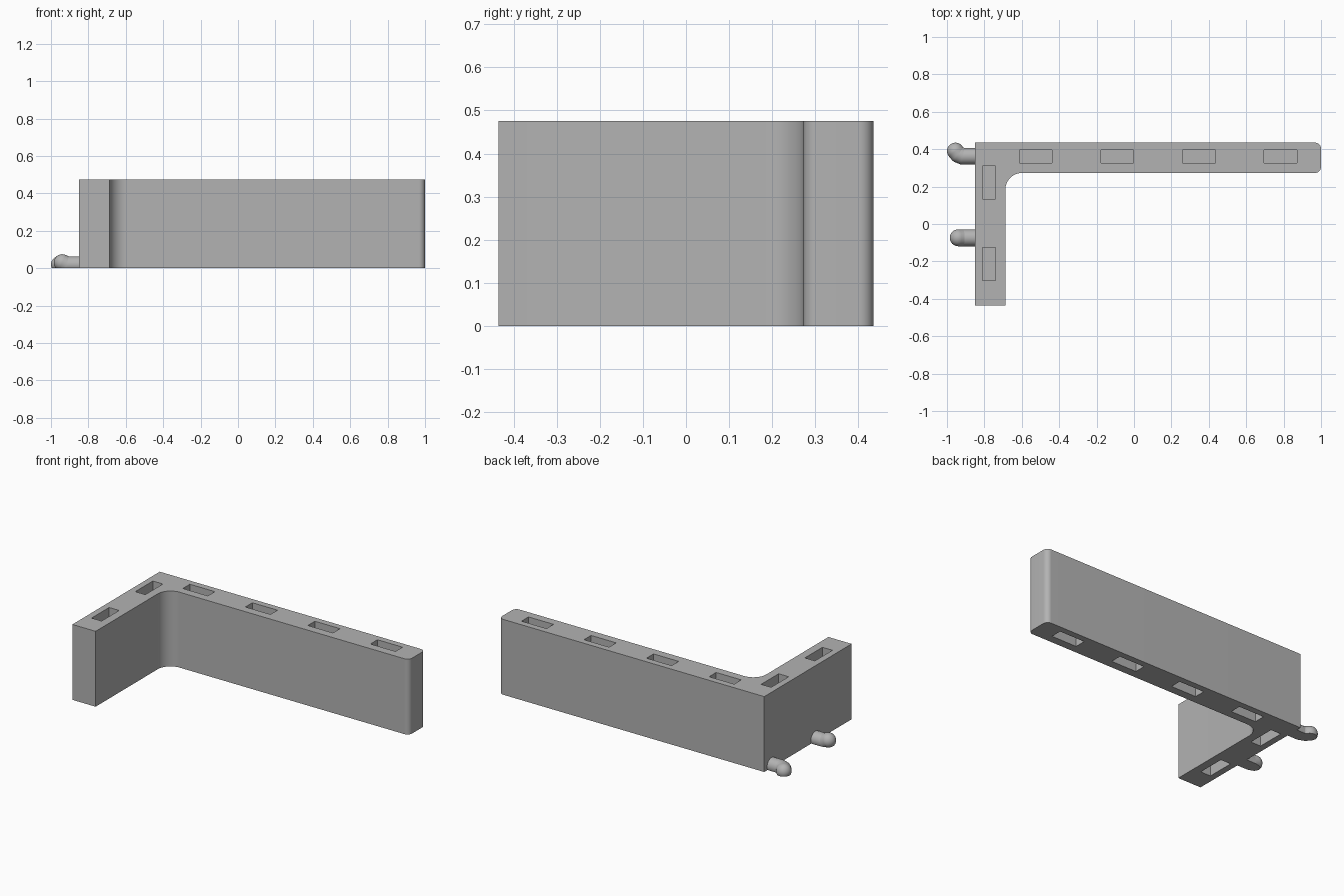
import bpy, bmesh
from math import pi, cos, sin, radians
from mathutils import Vector, Matrix

if "Cube" in bpy.data.objects:
    bpy.data.objects.remove(bpy.data.objects["Cube"], do_unlink=True)

LEFT, RIGHT, BACK = -0.85, 1.0, 0.435
THICK, HEIGHT, PITCH = 0.162, 0.475, 0.436
SLOT_LONG, SLOT_WIDE, SLOT_DEEP = 0.175, 0.07, 0.15
PEG_R = 0.045

grey = bpy.data.materials.new("plain grey")
grey.use_nodes = True
colour = (0.45, 0.45, 0.45, 1)
grey.diffuse_color = colour
grey.node_tree.nodes["Principled BSDF"].inputs["Base Color"].default_value = colour


def make_object(name, bm):
    bmesh.ops.recalc_face_normals(bm, faces=bm.faces)
    mesh = bpy.data.meshes.new(name)
    bm.to_mesh(mesh)
    bm.free()
    obj = bpy.data.objects.new(name, mesh)
    bpy.context.collection.objects.link(obj)
    mesh.materials.append(grey)
    return obj


def smooth(obj):
    bpy.ops.object.select_all(action='DESELECT')
    obj.select_set(True)
    bpy.context.view_layer.objects.active = obj
    bpy.ops.object.shade_smooth_by_angle(angle=radians(30))


def arc(cx, cy, r, start, end, steps=12):
    angles = [radians(start + (end - start) * i / steps) for i in range(steps + 1)]
    return [(cx + r * cos(a), cy + r * sin(a)) for a in angles]


# L-shaped bracket body, extruded from its plan outline
inner_x, inner_y, fillet, nose = LEFT + THICK, BACK - THICK, 0.09, 0.032
outline = [(LEFT, BACK), (LEFT, -BACK), (inner_x, -BACK)]
outline += arc(inner_x + fillet, inner_y - fillet, fillet, 180, 90)
outline += arc(RIGHT - nose, inner_y + nose, nose, -90, 0)
outline += arc(RIGHT - nose, BACK - nose, nose, 0, 90)
bm = bmesh.new()
base = bm.faces.new([bm.verts.new((x, y, 0)) for x, y in outline])
top = bmesh.ops.extrude_face_region(bm, geom=[base])["geom"]
bmesh.ops.translate(bm, verts=[v for v in top if isinstance(v, bmesh.types.BMVert)],
                    vec=(0, 0, HEIGHT))
body = make_object("bracket_body", bm)

# Blind slots in the top and bottom faces
slots = [(-0.525 + i * PITCH, BACK - 0.075, SLOT_LONG, SLOT_WIDE) for i in range(4)]
slots += [(LEFT + 0.075, 0.222 - i * PITCH, SLOT_WIDE, SLOT_LONG) for i in range(2)]
bm = bmesh.new()
for x, y, sx, sy in slots:
    for z in (0, HEIGHT):
        bmesh.ops.create_cube(bm, size=1, matrix=Matrix.Translation((x, y, z))
                              @ Matrix.Diagonal((sx, sy, 2 * SLOT_DEEP, 1)))
cutter = make_object("slot_cutter", bm)
cutter.hide_render = True
cut = body.modifiers.new("slots", 'BOOLEAN')
cut.object, cut.operation, cut.solver = cutter, 'DIFFERENCE', 'EXACT'
bpy.context.view_layer.objects.active = body
bpy.ops.object.modifier_apply(modifier=cut.name)
bpy.data.objects.remove(cutter, do_unlink=True)
smooth(body)


def make_peg(name, path):
    """Round hooked peg along a path, trimmed flat on the ground."""
    bm = bmesh.new()
    points = [Vector(p) for p in path]
    for a, b in zip(points, points[1:]):
        turn = (b - a).to_track_quat('Z', 'Y').to_matrix().to_4x4()
        bmesh.ops.create_cone(bm, cap_ends=True, segments=32, radius1=PEG_R,
                              radius2=PEG_R, depth=(b - a).length,
                              matrix=Matrix.Translation((a + b) / 2) @ turn)
        bmesh.ops.create_uvsphere(bm, u_segments=32, v_segments=16, radius=PEG_R,
                                  matrix=Matrix.Translation(b))
    trim = bmesh.ops.bisect_plane(bm, geom=bm.verts[:] + bm.edges[:] + bm.faces[:],
                                  plane_co=(0, 0, 0), plane_no=(0, 0, -1),
                                  clear_outer=True)
    rim = [e for e in trim["geom_cut"] if isinstance(e, bmesh.types.BMEdge)]
    bmesh.ops.holes_fill(bm, edges=rim)
    smooth(make_object(name, bm))


# Back peg hooks backwards, front peg hooks slightly upwards
make_peg("back_peg", [(LEFT + 0.01, 0.362, 0.019), (-0.915, 0.362, 0.019),
                      (-0.94, 0.372, 0.019), (-0.955, 0.39, 0.019)])
make_peg("front_peg", [(LEFT + 0.01, -0.074, 0.019), (-0.915, -0.074, 0.019),
                       (-0.94, -0.074, 0.03)])
